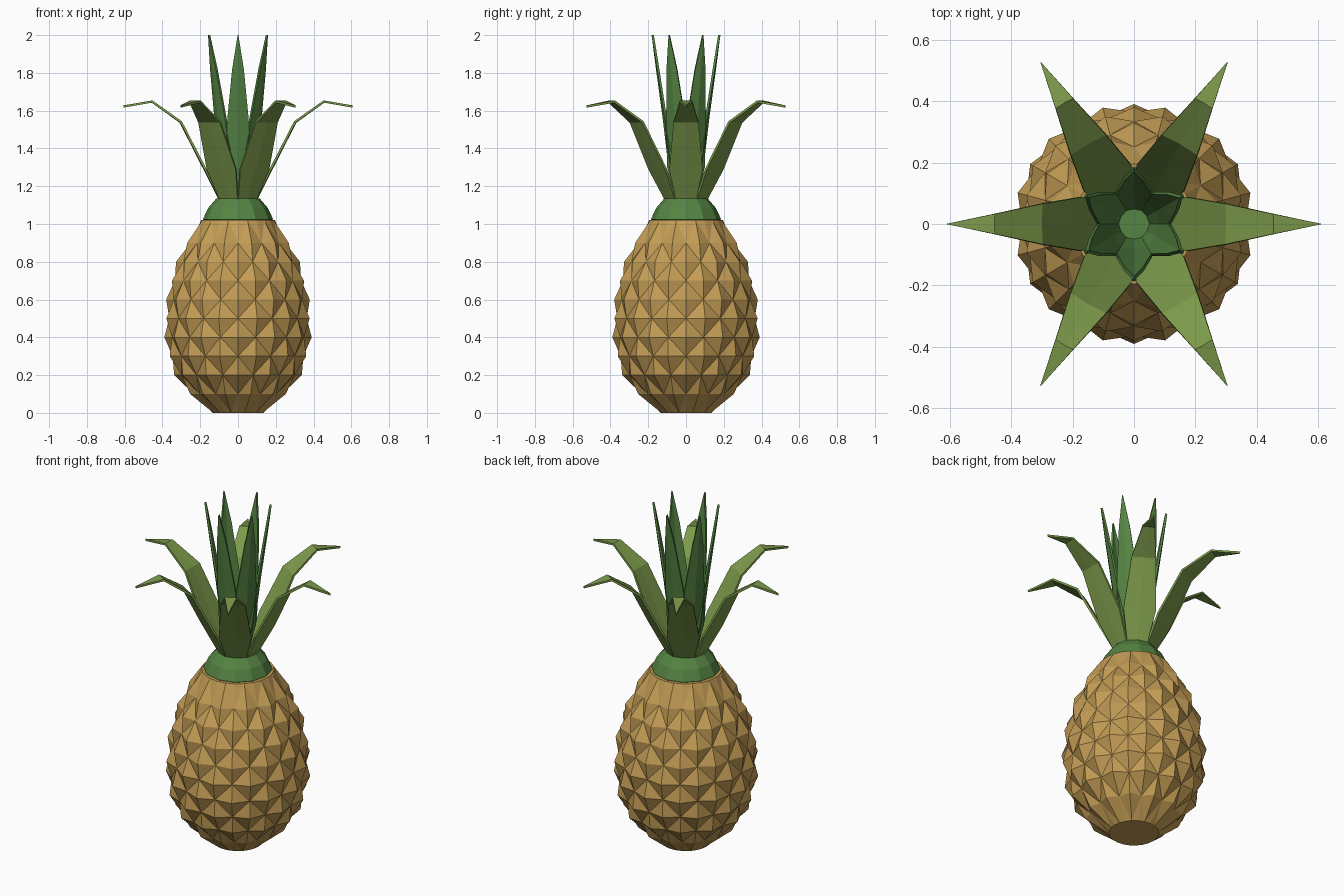
import bpy, math

if "Cube" in bpy.data.objects:
    bpy.data.objects.remove(bpy.data.objects["Cube"])


def material(name, rgb):
    m = bpy.data.materials.new(name)
    m.diffuse_color = (*rgb, 1)
    m.use_nodes = True
    m.node_tree.nodes["Principled BSDF"].inputs["Base Color"].default_value = m.diffuse_color
    return m


def make(name, verts, faces, mat):
    me = bpy.data.meshes.new(name)
    me.from_pydata(verts, [], faces)
    me.validate()
    me.update()
    ob = bpy.data.objects.new(name, me)
    bpy.context.collection.objects.link(ob)
    me.materials.append(mat)
    return ob


def ring_point(r, a, z):
    return (r * math.cos(a), r * math.sin(a), z)


skin = material("skin", (0.54, 0.33, 0.09))
outer_green = material("outer_leaf_green", (0.20, 0.32, 0.07))
inner_green = material("inner_leaf_green", (0.09, 0.23, 0.055))

# Fruit: diamond lattice of pyramids, alternate points raised
SEG = 24
peaks = [0.135, 0.262, 0.338, 0.374, 0.390, 0.392, 0.380, 0.362, 0.328, 0.278, 0.195]
rows = len(peaks)
verts, faces = [], []
for j, r in enumerate(peaks):
    z = 0.1 * j + (0.02 if j == rows - 1 else 0)
    for i in range(SEG):
        raised = (i + j) % 2 == 0
        dip = 0 if raised or j in (0, rows - 1) else 0.028
        verts.append(ring_point(r - dip, 2 * math.pi * i / SEG, z))
for j in range(rows - 1):
    for i in range(SEG):
        k = (i + 1) % SEG
        a, b, c, d = j * SEG + i, j * SEG + k, (j + 1) * SEG + k, (j + 1) * SEG + i
        # split each quad between its two valley corners
        if (i + j) % 2 == 0:
            faces += [(a, b, d), (b, c, d)]
        else:
            faces += [(a, b, c), (a, c, d)]
faces.append(tuple(reversed(range(SEG))))
faces.append(tuple(range((rows - 1) * SEG, rows * SEG)))
make("fruit_body", verts, faces, skin)

# Crown base: low-poly dome
N = 12
dome = [(0.165, 1.01), (0.186, 1.025), (0.158, 1.085), (0.115, 1.135)]
verts = [ring_point(r, 2 * math.pi * i / N, z) for r, z in dome for i in range(N)]
faces = [(j * N + i, j * N + (i + 1) % N, (j + 1) * N + (i + 1) % N, (j + 1) * N + i)
         for j in range(len(dome) - 1) for i in range(N)]
faces += [tuple(reversed(range(N))), tuple(range((len(dome) - 1) * N, len(dome) * N))]
make("crown_base", verts, faces, inner_green)


# Leaves: (radius, height, half width) stations, slightly creased in the middle
def leaf(name, angle, path, crease, mat):
    verts, faces = [], []
    for r, z, w in path:
        c = crease * w / 0.08
        verts += [(r - c * 0.5, -w, z), (r + c * 0.5, 0, z), (r - c * 0.5, w, z)]
    for j in range(len(path) - 1):
        for i in range(2):
            a = 3 * j + i
            faces.append((a, a + 1, a + 4, a + 3))
    ob = make(name, verts, faces, mat)
    ob.rotation_euler.z = angle
    s = ob.modifiers.new("thickness", "SOLIDIFY")
    s.thickness = 0.012
    s.offset = 0


outer = [(0.085, 1.11, 0.05), (0.175, 1.29, 0.088), (0.303, 1.54, 0.066),
         (0.455, 1.648, 0.033), (0.607, 1.622, 0.001)]
inner = [(0.045, 1.10, 0.03), (0.08, 1.30, 0.068), (0.112, 1.56, 0.055),
         (0.15, 1.82, 0.03), (0.176, 2.0, 0.001)]
for n in range(6):
    leaf(f"outer_leaf_{n + 1}", math.radians(60 * n), outer, 0.004, outer_green)
    leaf(f"inner_leaf_{n + 1}", math.radians(60 * n + 30), inner, 0.016, inner_green)
